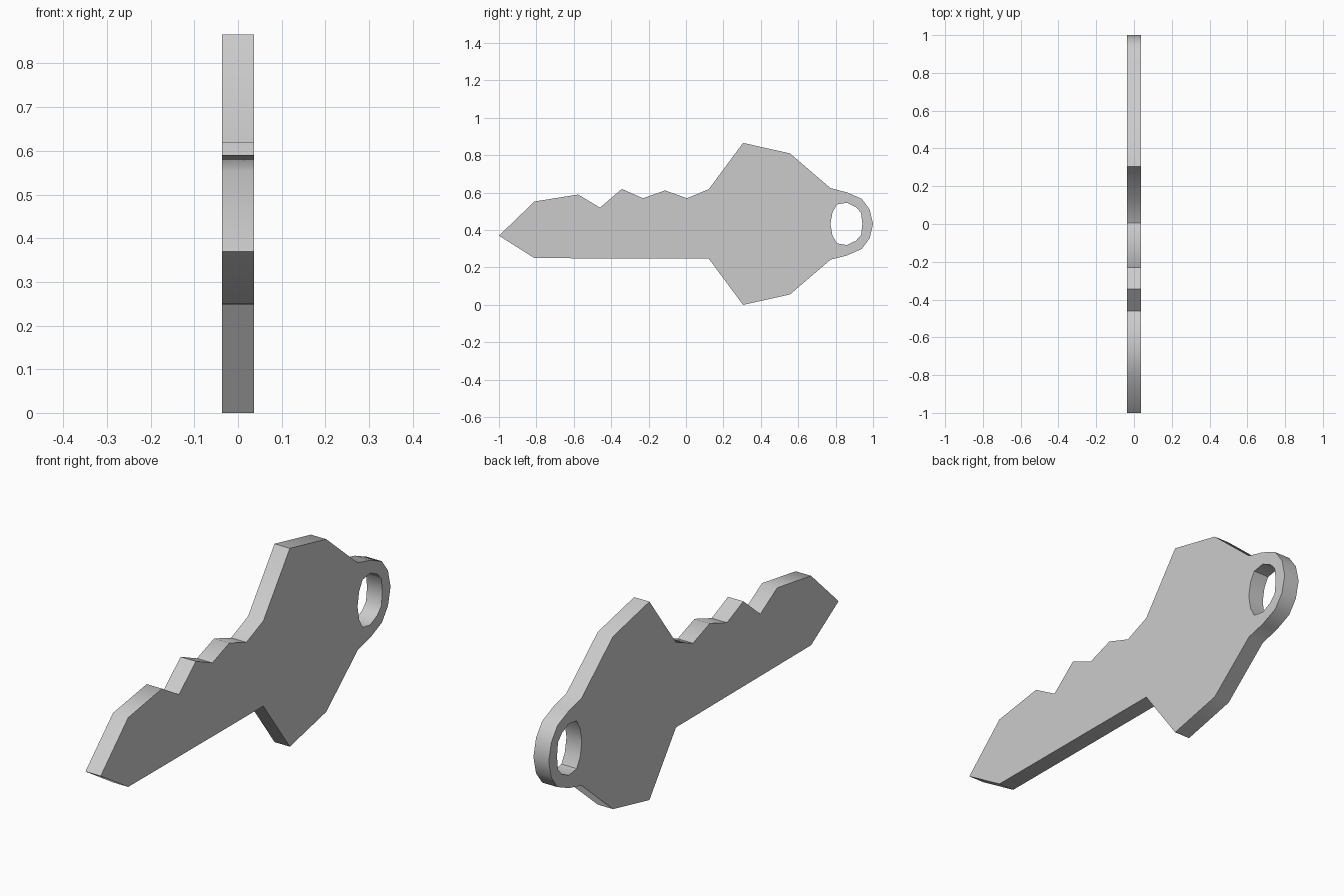
import bpy, bmesh, math

if "Cube" in bpy.data.objects:
    bpy.data.objects.remove(bpy.data.objects["Cube"])

MID = 0.433      # height of the bow's symmetry line
HALF = 0.037     # half thickness


def mirrored(points):
    """Reflect (y, z) points across the bow's centre line, in reverse order."""
    return [(y, 2 * MID - z) for y, z in reversed(points)]


# Blade: underside corner, tip, then the cut teeth
blade = [(-0.81, 0.25), (-1.0, 0.37), (-0.81, 0.553), (-0.577, 0.59),
         (-0.46, 0.52), (-0.343, 0.62), (-0.23, 0.57), (-0.112, 0.612),
         (0.005, 0.57)]
# Upper half of the bow and ring
bow = [(0.122, 0.619), (0.305, 0.866), (0.556, 0.81), (0.773, 0.624),
       (0.86, 0.602), (0.94, 0.567), (0.982, 0.51)]
outline = blade + bow + [(1.0, MID)] + mirrored(bow)

# Ring hole
hole_top = [(0.783, 0.495), (0.807, 0.537), (0.86, 0.546),
            (0.908, 0.523), (0.936, 0.493)]
hole = [(0.772, MID)] + hole_top + [(0.943, MID)] + mirrored(hole_top)

# Fill the profile and extrude it across x
bm = bmesh.new()
edges = []
for loop in (outline, hole):
    vs = [bm.verts.new((-HALF, y, z)) for y, z in loop]
    edges += [bm.edges.new((vs[i - 1], vs[i])) for i in range(len(vs))]
bmesh.ops.triangle_fill(bm, edges=edges, use_beauty=True, normal=(-1, 0, 0))
ext = bmesh.ops.extrude_face_region(bm, geom=bm.faces[:], use_keep_orig=True)
moved = [g for g in ext["geom"] if isinstance(g, bmesh.types.BMVert)]
bmesh.ops.translate(bm, verts=moved, vec=(2 * HALF, 0, 0))
bmesh.ops.recalc_face_normals(bm, faces=bm.faces[:])

mesh = bpy.data.meshes.new("key")
bm.to_mesh(mesh)
bm.free()
key = bpy.data.objects.new("key", mesh)
bpy.context.collection.objects.link(key)

# Smooth rim, crisp corners
bpy.context.view_layer.objects.active = key
key.select_set(True)
bpy.ops.object.shade_smooth_by_angle(angle=math.radians(40))
